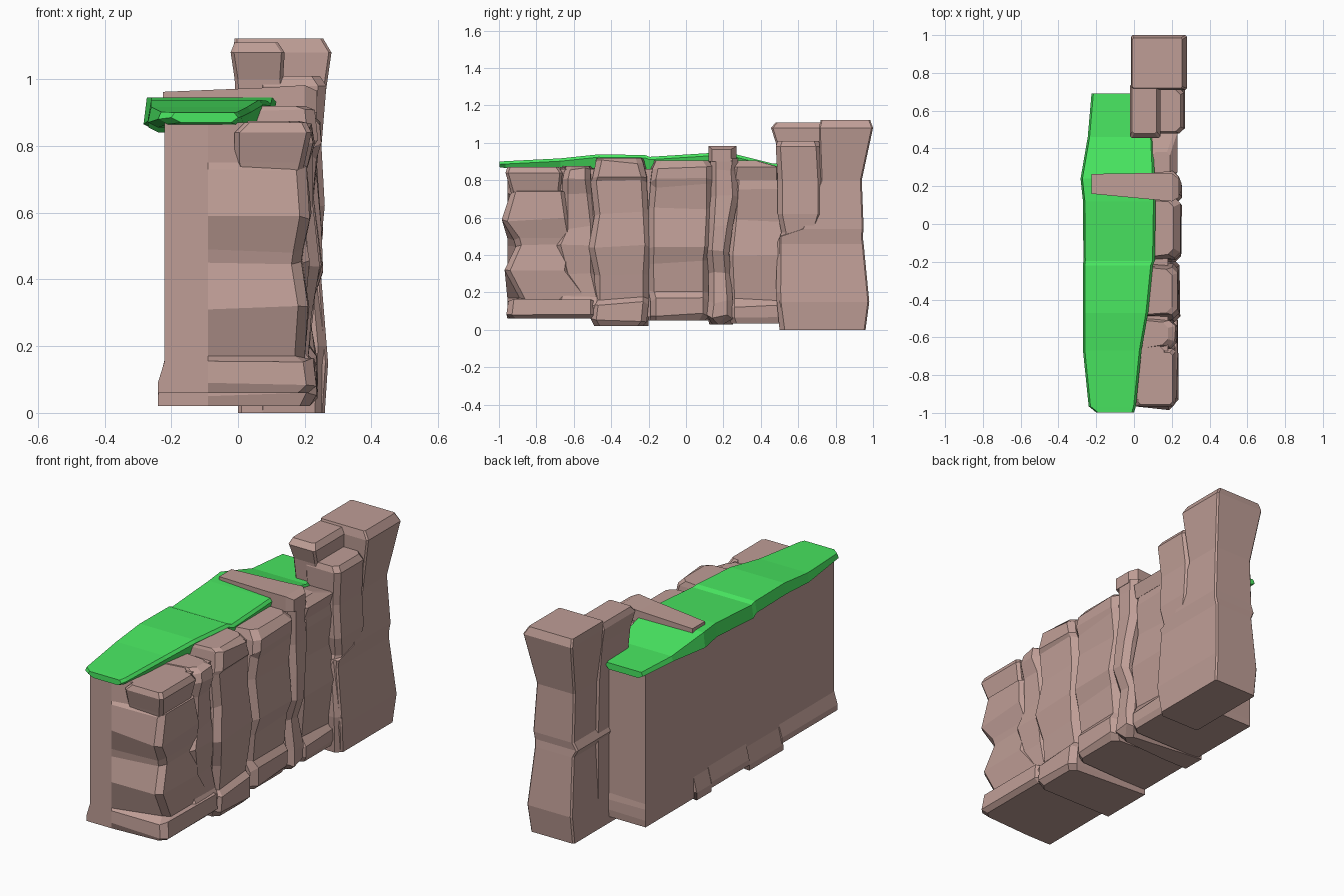
import bpy, bmesh, random

random.seed(4)


def material(name, rgb):
    m = bpy.data.materials.new(name)
    m.diffuse_color = (*rgb, 1)
    return m


ROCK = material("brown rock", (0.52, 0.34, 0.305))
GRASS = material("green grass", (0.072, 0.87, 0.13))


def loft(name, rings, mat):
    """Skin a closed solid through rings with equal point counts."""
    bm = bmesh.new()
    loops = [[bm.verts.new(p) for p in r] for r in rings]
    n = len(loops[0])
    for a, b in zip(loops, loops[1:]):
        for i in range(n):
            j = (i + 1) % n
            bm.faces.new((a[i], a[j], b[j], b[i]))
    bm.faces.new(loops[0][::-1])
    bm.faces.new(loops[-1])
    bmesh.ops.recalc_face_normals(bm, faces=bm.faces[:])
    me = bpy.data.meshes.new(name)
    bm.to_mesh(me)
    bm.free()
    me.materials.append(mat)
    ob = bpy.data.objects.new(name, me)
    bpy.context.collection.objects.link(ob)
    return ob


def column(name, levels, wall, c=0.03, foot=-0.24):
    """Rock column: levels are (z, x_front, y0, y1); the wall side stays flat."""
    b0, b1 = wall
    rings = []
    for k, (z, x1, y0, y1) in enumerate(levels):
        x0 = foot if z < 0.14 else -0.22
        inner = 0 < k < len(levels) - 1
        r = lambda s=0.012: random.uniform(-s, s) if inner else 0
        rings.append([(x0, b0, z), (-0.09, b0, z), (x1 - c, y0, z + r()), (x1, y0 + c, z + r()),
                      (x1 + r(0.006), y1 - c, z + r()), (x1 - c, y1, z + r()), (x0, b1, z)])
    return loft(name, rings, ROCK)


def crag(name, levels, c=0.015):
    """Free-standing block: levels are (z, x0, x1, y0, y1) with cut corners."""
    return loft(name, [[(x0, y0 + c, z), (x0 + c, y0, z), (x1 - c, y0, z), (x1, y0 + c, z),
                        (x1, y1 - c, z), (x1 - c, y1, z), (x0 + c, y1, z), (x0, y1 - c, z)]
                       for z, x0, x1, y0, y1 in levels], ROCK)


# Solid core closing the joints between the columns
crag("cliff_core", [(0.07, -0.215, 0.18, -0.85, 0.6), (0.86, -0.215, 0.18, -0.85, 0.6)])

# Cliff face columns, front to back, each with its plinth
column("front_column", [
    (0.06, 0.21, -0.94, -0.48), (0.09, 0.235, -0.96, -0.48), (0.155, 0.225, -0.95, -0.48),
    (0.17, 0.20, -0.89, -0.50), (0.31, 0.21, -0.97, -0.62), (0.45, 0.19, -0.91, -0.60),
    (0.49, 0.195, -0.92, -0.60), (0.59, 0.215, -0.985, -0.62), (0.73, 0.205, -0.94, -0.64),
    (0.75, 0.17, -0.91, -0.64), (0.87, 0.16, -0.90, -0.64)], (-0.955, -0.48))
column("notch_column", [
    (0.06, 0.20, -0.70, -0.45), (0.14, 0.225, -0.70, -0.45), (0.18, 0.20, -0.69, -0.45),
    (0.30, 0.20, -0.66, -0.48), (0.45, 0.215, -0.70, -0.48), (0.55, 0.20, -0.66, -0.48),
    (0.73, 0.205, -0.66, -0.50), (0.80, 0.225, -0.66, -0.51), (0.86, 0.215, -0.65, -0.51),
    (0.875, 0.18, -0.64, -0.52)], (-0.68, -0.48))
column("middle_column", [
    (0.02, 0.215, -0.49, -0.23), (0.05, 0.235, -0.51, -0.21), (0.14, 0.235, -0.50, -0.20),
    (0.17, 0.21, -0.49, -0.20), (0.30, 0.22, -0.49, -0.20), (0.45, 0.245, -0.52, -0.19),
    (0.62, 0.225, -0.49, -0.20), (0.79, 0.225, -0.51, -0.21), (0.82, 0.24, -0.50, -0.21),
    (0.90, 0.23, -0.48, -0.23), (0.92, 0.20, -0.47, -0.24)], (-0.49, -0.2))
column("inner_column", [
    (0.05, 0.21, -0.19, 0.10), (0.08, 0.235, -0.19, 0.12), (0.16, 0.235, -0.19, 0.12),
    (0.20, 0.21, -0.20, 0.12), (0.36, 0.225, -0.205, 0.12), (0.44, 0.25, -0.20, 0.13),
    (0.65, 0.225, -0.20, 0.14), (0.77, 0.235, -0.19, 0.14), (0.80, 0.25, -0.19, 0.14),
    (0.87, 0.245, -0.18, 0.14), (0.905, 0.21, -0.16, 0.12)], (-0.2, 0.125))
column("pillar", [
    (0.03, 0.20, 0.14, 0.20), (0.07, 0.24, 0.11, 0.25), (0.15, 0.235, 0.12, 0.25),
    (0.30, 0.215, 0.12, 0.24), (0.42, 0.255, 0.11, 0.23), (0.55, 0.25, 0.12, 0.25),
    (0.72, 0.235, 0.13, 0.28), (0.85, 0.235, 0.13, 0.27), (0.915, 0.235, 0.13, 0.28)],
    (0.125, 0.25))
column("rear_column", [
    (0.035, 0.21, 0.24, 0.66), (0.07, 0.225, 0.23, 0.67), (0.13, 0.225, 0.23, 0.67),
    (0.16, 0.20, 0.23, 0.66), (0.40, 0.225, 0.22, 0.66), (0.58, 0.20, 0.24, 0.66),
    (0.75, 0.215, 0.25, 0.66), (0.87, 0.20, 0.26, 0.66)], (0.24, 0.66), foot=-0.22)

# Ledge stones on the columns
crag("front_ledge_stone", [(0.71, 0.0, 0.19, -0.93, -0.67), (0.75, -0.01, 0.20, -0.94, -0.67),
                           (0.84, -0.01, 0.22, -0.965, -0.66), (0.87, 0.02, 0.205, -0.955, -0.68)])
crag("rear_ledge_stone", [(0.8, 0.08, 0.21, 0.25, 0.5), (0.87, 0.08, 0.23, 0.26, 0.5),
                          (0.905, 0.1, 0.19, 0.26, 0.38)])

# Flat stone lying across the grass from the pillar
loft("cross_slab", [[(x, y0, zb), (x, y1, zb), (x, y1, zt), (x, y0, zt)]
                    for x, y0, y1, zb, zt in [(-0.225, 0.16, 0.265, 0.92, 0.962),
                                              (0.09, 0.13, 0.27, 0.90, 0.975),
                                              (0.20, 0.12, 0.27, 0.90, 0.982),
                                              (0.237, 0.14, 0.24, 0.90, 0.965)]], ROCK)

# Tall tower: rear block, inner front block and lower outer step
crag("tower_rear", [
    (0.0, 0.0, 0.26, 0.52, 0.96), (0.15, 0.0, 0.27, 0.5, 0.98), (0.46, 0.01, 0.245, 0.5, 0.95),
    (0.50, -0.01, 0.25, 0.5, 0.945), (0.54, 0.01, 0.255, 0.62, 0.95),
    (0.80, 0.01, 0.24, 0.72, 0.94), (1.08, -0.015, 0.28, 0.71, 1.0),
    (1.122, -0.01, 0.255, 0.72, 0.985)], c=0.008)
crag("tower_inner", [
    (0.0, 0.0, 0.2, 0.5, 0.76), (0.5, 0.0, 0.2, 0.5, 0.76), (0.8, 0.0, 0.16, 0.5, 0.75),
    (1.0, -0.01, 0.135, 0.48, 0.74), (1.08, -0.022, 0.14, 0.455, 0.74),
    (1.11, -0.01, 0.12, 0.48, 0.74)], c=0.01)
crag("tower_step", [
    (0.0, 0.05, 0.255, 0.5, 0.74), (0.2, 0.05, 0.265, 0.48, 0.74), (0.47, 0.05, 0.24, 0.49, 0.72),
    (0.52, 0.05, 0.25, 0.51, 0.70), (0.62, 0.05, 0.26, 0.49, 0.73), (0.8, 0.05, 0.25, 0.49, 0.73),
    (0.98, 0.05, 0.265, 0.48, 0.72), (1.01, 0.05, 0.245, 0.49, 0.71)], c=0.025)

# Grass cap: stations along y of (y, x0, x1, top, bottom)
stations = [(-1.0, -0.0, 0.0, 0.90, 0.87), (-0.965, -0.24, 0.01, 0.902, 0.865),
            (-0.67, -0.27, 0.04, 0.917, 0.855), (-0.47, -0.27, 0.075, 0.938, 0.865),
            (-0.22, -0.27, 0.10, 0.935, 0.86), (-0.195, -0.268, 0.11, 0.925, 0.84),
            (0.12, -0.27, 0.115, 0.945, 0.86), (0.24, -0.283, 0.11, 0.945, 0.85),
            (0.46, -0.245, 0.10, 0.89, 0.85), (0.69, -0.225, 0.0, 0.885, 0.85)]
stations[0] = (-0.998, -0.2, 0.0, 0.90, 0.87)
loft("grass_cap", [[(x0 + 0.03, y, b), (x0, y, b + 0.015), (x0 + 0.01, y, t),
                    (x1 - 0.012, y, t), (x1, y, t - 0.015), (x1 - 0.02, y, b)]
                   for y, x0, x1, t, b in stations], GRASS)
